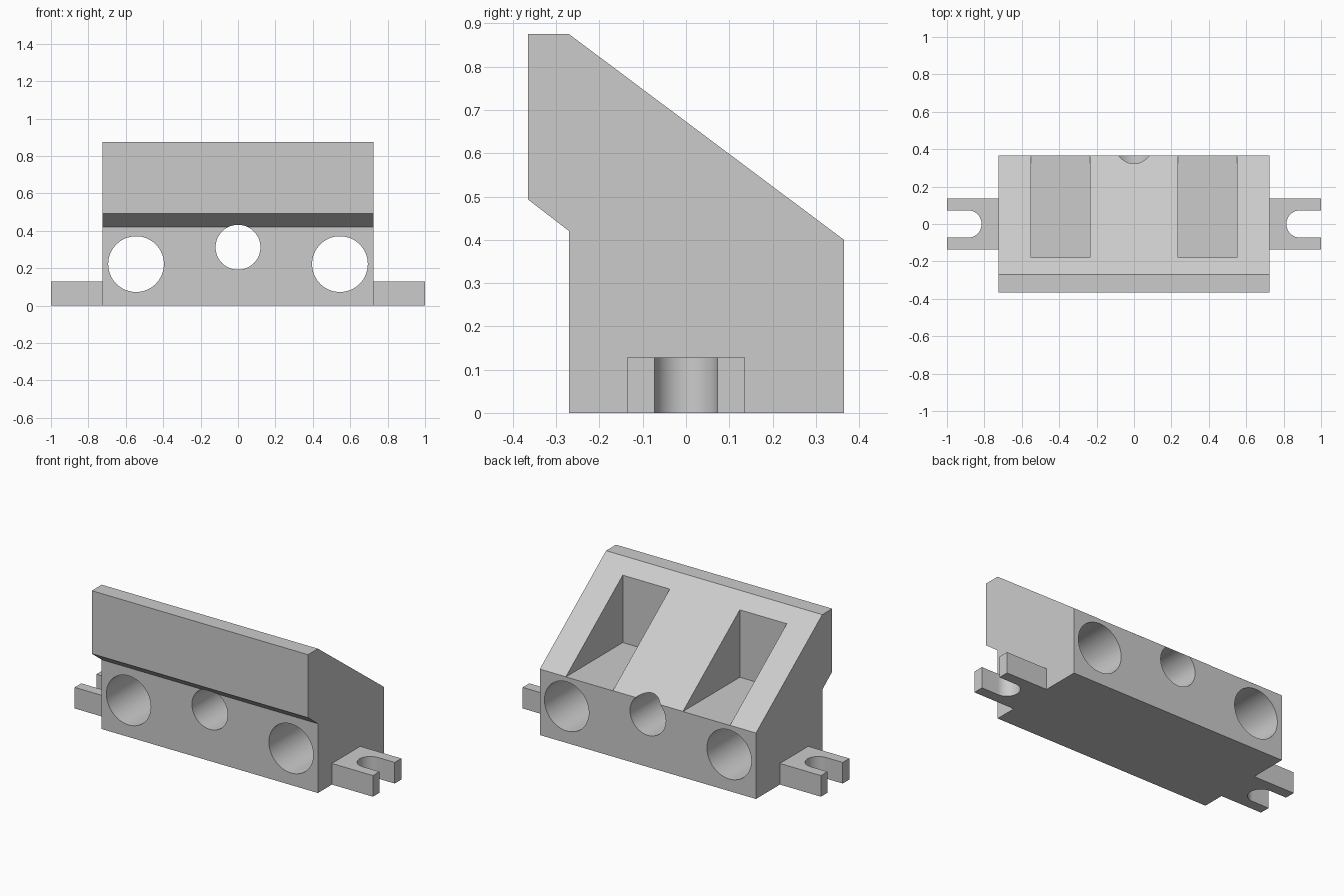
import bpy, bmesh, math
from mathutils import Matrix, Vector

cube = bpy.data.objects.get("Cube")
if cube:
    bpy.data.objects.remove(cube, do_unlink=True)

grey = bpy.data.materials.new("plain_grey")
grey.use_nodes = True
colour = (0.6, 0.6, 0.6, 1)
grey.diffuse_color = colour
grey.node_tree.nodes["Principled BSDF"].inputs["Base Color"].default_value = colour


def add_object(name, bm):
    bmesh.ops.recalc_face_normals(bm, faces=bm.faces)
    mesh = bpy.data.meshes.new(name)
    bm.to_mesh(mesh)
    bm.free()
    mesh.materials.append(grey)
    obj = bpy.data.objects.new(name, mesh)
    bpy.context.collection.objects.link(obj)
    return obj


def prism(name, points, direction):
    """Extrude a closed outline along a direction."""
    bm = bmesh.new()
    face = bm.faces.new([bm.verts.new(p) for p in points])
    moved = bmesh.ops.extrude_face_region(bm, geom=[face], use_keep_orig=True)
    verts = [v for v in moved["geom"] if isinstance(v, bmesh.types.BMVert)]
    bmesh.ops.translate(bm, verts=verts, vec=Vector(direction))
    return add_object(name, bm)


def bore(name, x, z, radius):
    """Cutter for a hole running front to back."""
    bm = bmesh.new()
    turn = Matrix.Translation((x, 0, z)) @ Matrix.Rotation(math.pi / 2, 4, "X")
    bmesh.ops.create_cone(bm, cap_ends=True, segments=64, radius1=radius,
                          radius2=radius, depth=2, matrix=turn)
    return add_object(name, bm)


def smooth(obj):
    bpy.ops.object.select_all(action="DESELECT")
    obj.select_set(True)
    bpy.context.view_layer.objects.active = obj
    bpy.ops.object.shade_smooth_by_angle(angle=math.radians(30))


# Main block: side profile (y, z) swept across the width
half_width = 0.725
profile = [(-0.27, 0), (0.365, 0), (0.365, 0.4), (-0.27, 0.875),
           (-0.365, 0.875), (-0.365, 0.493), (-0.27, 0.42)]
body = prism("wedge_body", [(-half_width, y, z) for y, z in profile],
             (2 * half_width, 0, 0))

# Three through holes and two pockets in the sloping face
cutters = [bore("centre_hole_cutter", 0, 0.312, 0.12)]
for side, label in ((1, "left"), (-1, "right")):
    cutters.append(bore(label + "_hole_cutter", side * 0.545, 0.222, 0.149))
    corners = [(0.235, -0.18), (0.55, -0.18), (0.55, 0.5), (0.235, 0.5)]
    cutters.append(prism(label + "_pocket_cutter",
                         [(side * x, y, 0.399) for x, y in corners], (0, 0, 1)))

for cutter in cutters:
    mod = body.modifiers.new(cutter.name, "BOOLEAN")
    mod.operation = "DIFFERENCE"
    mod.solver = "EXACT"
    mod.object = cutter

bpy.context.view_layer.update()
graph = bpy.context.evaluated_depsgraph_get()
cut_mesh = bpy.data.meshes.new_from_object(body.evaluated_get(graph))
body.modifiers.clear()
body.data = cut_mesh
for cutter in cutters:
    bpy.data.objects.remove(cutter, do_unlink=True)
smooth(body)

# Slotted mounting tabs at both ends
tab_half, slot_radius, slot_x = 0.136, 0.073, 0.888
for side, label in ((1, "left"), (-1, "right")):
    outline = [(half_width, -tab_half), (1, -tab_half), (1, -slot_radius)]
    for i in range(33):
        a = -math.pi / 2 - math.pi * i / 32
        outline.append((slot_x + slot_radius * math.cos(a), slot_radius * math.sin(a)))
    outline += [(1, slot_radius), (1, tab_half), (half_width, tab_half)]
    tab = prism(label + "_mounting_tab", [(side * x, y, 0) for x, y in outline],
                (0, 0, 0.128))
    smooth(tab)
